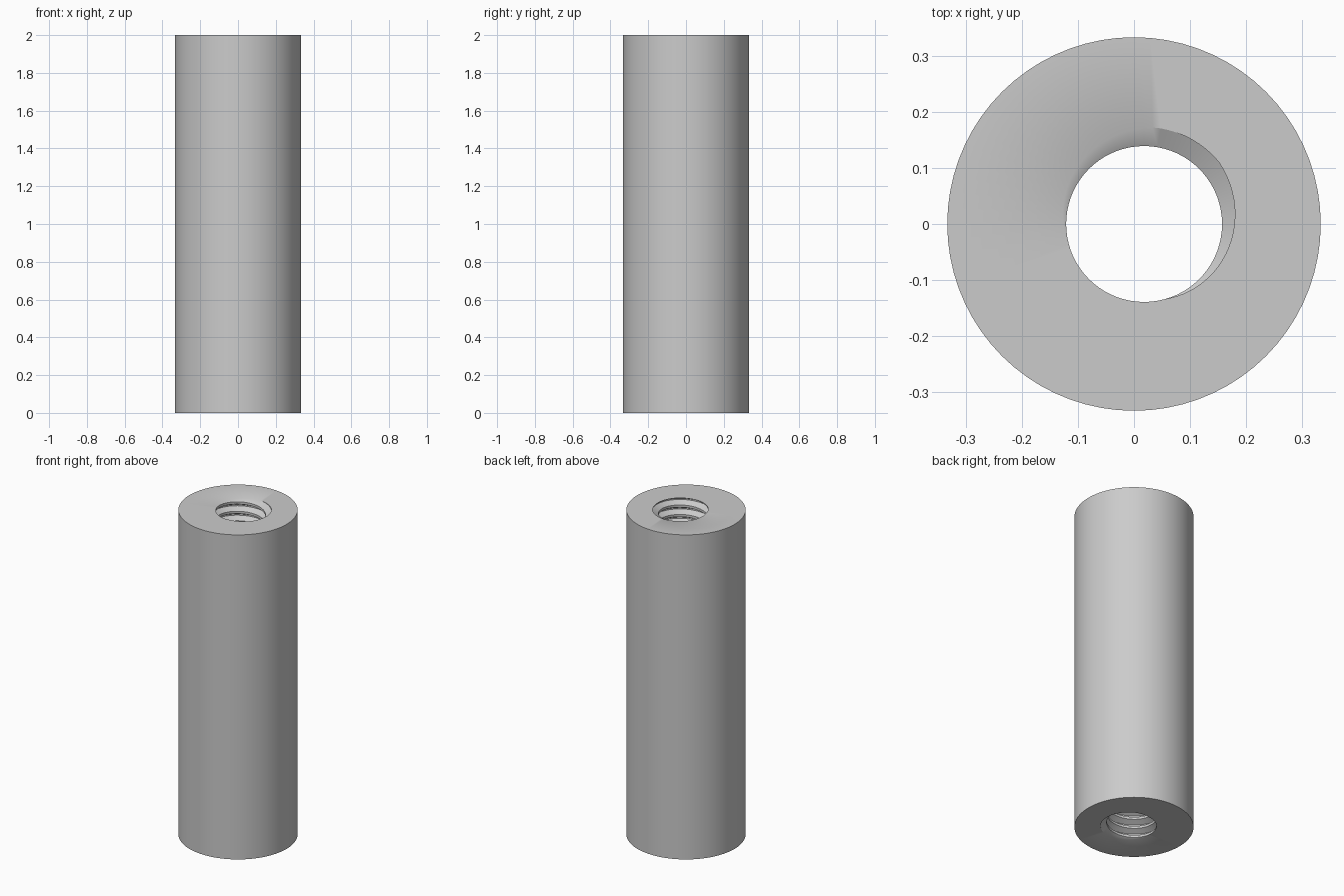
import bpy, bmesh, math

cube = bpy.data.objects.get("Cube")
if cube:
    bpy.data.objects.remove(cube)

HEIGHT, OUTER = 2.0, 0.333
MINOR, MAJOR = 0.139, 0.173          # thread crest and root radii
PITCH = HEIGHT * 0.7 / 24
BORE_X = 0.018                       # bore sits slightly off centre
ROOT_ANGLE = math.radians(62)        # where the groove meets the top face
STEPS = 72
TURNS = int(HEIGHT / PITCH) + 3
ROOT_HALF, CREST_HALF = 1 / 16, 3 / 8  # profile corners, in pitches from groove centre


def groove_base(angle):
    """Height of the groove centre at an angle, within a turn of the top."""
    return HEIGHT + PITCH * (angle - ROOT_ANGLE) / math.tau


def bore_radius(angle, z):
    d = (z - groove_base(angle)) / PITCH
    d = abs(d - round(d))
    t = min(max((d - ROOT_HALF) / (CREST_HALF - ROOT_HALF), 0), 1)
    return MAJOR + (MINOR - MAJOR) * t


def section(angle):
    """Closed wall section: outer bottom, threaded bore upwards, outer top."""
    c, s = math.cos(angle), math.sin(angle)
    points = [(OUTER * c, OUTER * s, 0)]
    for turn in range(-TURNS, 3):
        for offset in (-CREST_HALF, -ROOT_HALF, ROOT_HALF, CREST_HALF):
            z = groove_base(angle) + PITCH * (turn + offset)
            z = min(max(z, 0), HEIGHT)
            r = bore_radius(angle, z)
            points.append((BORE_X + r * c, r * s, z))
    points.append((OUTER * c, OUTER * s, HEIGHT))
    return points


# Threaded sleeve: sweep the section round the axis
bm = bmesh.new()
columns = [[bm.verts.new(p) for p in section(math.tau * i / STEPS)]
           for i in range(STEPS + 1)]
for a, b in zip(columns, columns[1:]):
    for i in range(len(a)):
        j = (i + 1) % len(a)
        bm.faces.new((a[i], a[j], b[j], b[i]))
bmesh.ops.remove_doubles(bm, verts=bm.verts, dist=1e-5)
bmesh.ops.recalc_face_normals(bm, faces=bm.faces)
mesh = bpy.data.meshes.new("threaded_sleeve")
bm.to_mesh(mesh)
bm.free()

sleeve = bpy.data.objects.new("threaded_sleeve", mesh)
bpy.context.collection.objects.link(sleeve)

# Plain grey metal
grey = bpy.data.materials.new("light_grey")
grey.use_nodes = True
colour = (0.6, 0.6, 0.6, 1)
grey.diffuse_color = colour
grey.node_tree.nodes["Principled BSDF"].inputs["Base Color"].default_value = colour
mesh.materials.append(grey)

# Smooth walls, sharp rims and thread edges
bpy.ops.object.select_all(action="DESELECT")
sleeve.select_set(True)
bpy.context.view_layer.objects.active = sleeve
bpy.ops.object.shade_smooth_by_angle(angle=math.radians(30))
